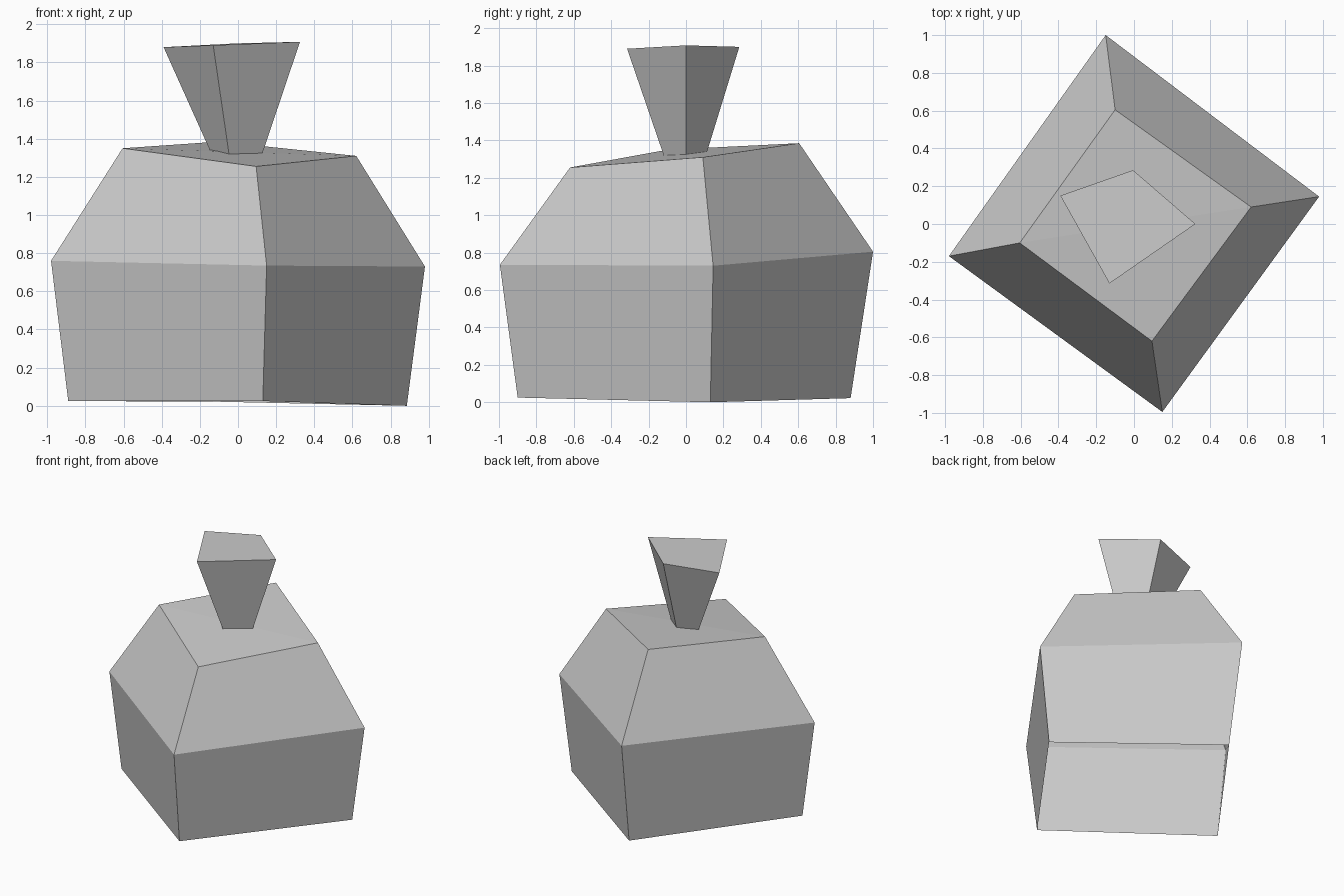
import bpy
import bmesh

cube = bpy.data.objects.get("Cube")
if cube:
    bpy.data.objects.remove(cube, do_unlink=True)

# One plain cloth colour
cloth = bpy.data.materials.new("grey_cloth")
cloth.use_nodes = True
colour = (0.6, 0.6, 0.6, 1.0)
cloth.diffuse_color = colour
cloth.node_tree.nodes["Principled BSDF"].inputs["Base Color"].default_value = colour


def loft(name, rings, split_cap=False):
    """Skin four-cornered rings (left, front, right, back) from bottom to top,
    open below and capped above."""
    bm = bmesh.new()
    loops = [[bm.verts.new(p) for p in ring] for ring in rings]
    for low, high in zip(loops, loops[1:]):
        for i in range(4):
            j = (i + 1) % 4
            bm.faces.new((low[i], low[j], high[j], high[i]))
    left, front, right, back = loops[-1]
    if split_cap:
        bm.faces.new((left, front, right))
        bm.faces.new((left, right, back))
    else:
        bm.faces.new((left, front, right, back))
    mesh = bpy.data.meshes.new(name)
    bm.to_mesh(mesh)
    bm.free()
    mesh.materials.append(cloth)
    obj = bpy.data.objects.new(name, mesh)
    bpy.context.collection.objects.link(obj)
    return obj


# Sack body: open base, widest belly, sloping shoulder with a creased top
base = [(-0.89, -0.15, 0.025), (0.13, -0.9, 0.025), (0.885, 0.13, 0.0), (-0.13, 0.88, 0.022)]
belly = [(-0.98, -0.17, 0.76), (0.15, -0.995, 0.735), (0.98, 0.145, 0.73), (-0.15, 1.0, 0.805)]
shoulder = [(-0.605, -0.1, 1.35), (0.095, -0.62, 1.255), (0.62, 0.09, 1.31), (-0.1, 0.605, 1.385)]
loft("sack_body", [base, belly, shoulder], split_cap=True)

# Flared neck, sunk slightly into the top of the sack
neck_foot = [(-0.107, 0.04, 1.25), (-0.037, -0.095, 1.25), (0.103, 0.0, 1.25), (0.005, 0.085, 1.25)]
neck_rim = [(-0.39, 0.15, 1.88), (-0.13, -0.315, 1.89), (0.325, 0.0, 1.908), (-0.005, 0.285, 1.9)]
loft("sack_neck", [neck_foot, neck_rim])
